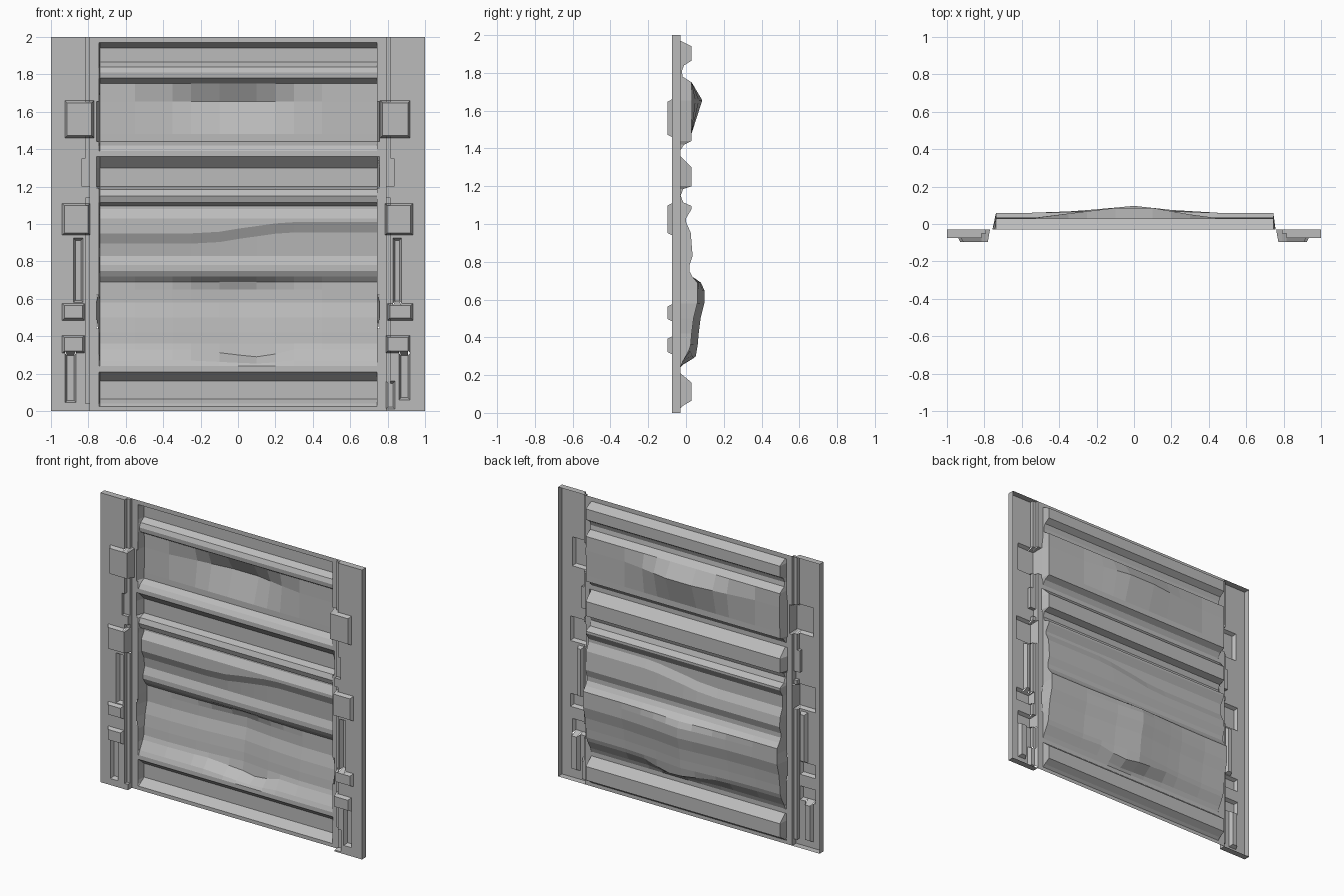
import bpy, bmesh

if "Cube" in bpy.data.objects:
    bpy.data.objects.remove(bpy.data.objects["Cube"])

grey = bpy.data.materials.new("metal grey")
grey.diffuse_color = (0.5, 0.5, 0.5, 1)
grey.use_nodes = True
grey.node_tree.nodes["Principled BSDF"].inputs["Base Color"].default_value = grey.diffuse_color

PLATE, STEP, BASE, BOX, SLOT = -0.074, -0.05, -0.03, -0.097, -0.048


def finish(bm, name):
    bmesh.ops.remove_doubles(bm, verts=bm.verts, dist=1e-5)
    bmesh.ops.recalc_face_normals(bm, faces=bm.faces)
    if sum(f.normal.y * f.calc_area() for f in bm.faces) > 0:
        bmesh.ops.reverse_faces(bm, faces=bm.faces)
    me = bpy.data.meshes.new(name)
    bm.to_mesh(me)
    bm.free()
    me.materials.append(grey)
    bpy.context.collection.objects.link(bpy.data.objects.new(name, me))


def lerp(pts, x):
    if x <= pts[0][0]:
        return pts[0][1]
    for (a, p), (b, q) in zip(pts, pts[1:]):
        if x <= b:
            return p + (q - p) * (x - a) / (b - a)
    return pts[-1][1]


# ---- Pressed side frames: a stepped shell made from overlapping rectangles ----
# each region: x0, x1, z0, z1, depth, taper (later regions override earlier ones)
BANDS = [(1.44, 1.655), (1.19, 1.36), (0.44, 0.62)]


def stepped_frame(name, side, pressings):
    regs = [(0.742, 1, 0, 2, BASE, 0), (0.79, 1, 0, 2, STEP, 0), (0.815, 1, 0, 2, PLATE, 0),
            (0.79, 0.835, 1.2, 1.35, STEP, 0), (0.79, 0.83, 1.14, 1.2, PLATE, 0),
            (0.79, 0.83, 0, 0.04, PLATE, 0)]
    regs += [(0.742, 0.757, a, b, None, 0) for a, b in BANDS]
    regs += pressings
    xs = sorted({round(v, 4) for r in regs for v in r[:2]})
    zs = sorted({round(v, 4) for r in regs for v in r[2:4]})
    bm = bmesh.new()

    def region(i, j):
        if not (0 <= i < len(xs) - 1 and 0 <= j < len(zs) - 1):
            return None
        x, z = (xs[i] + xs[i + 1]) / 2, (zs[j] + zs[j + 1]) / 2
        return [r for r in regs if r[0] < x < r[1] and r[2] < z < r[3]][-1]

    def point(r, i, j):
        x0, x1, z0, z1, y, t = r
        x, z = xs[i], zs[j]
        return (side * min(max(x, x0 + t), x1 - t), y, min(max(z, z0 + t), z1 - t))

    def face(pts):
        pts = list(dict.fromkeys(tuple(round(c, 5) for c in p) for p in pts))
        if len(pts) > 2:
            bm.faces.new([bm.verts.new(p) for p in pts])

    rim = (0.7, 1, 0, 2, BASE, 0)
    for i in range(-1, len(xs)):
        for j in range(-1, len(zs)):
            r = region(i, j)
            if r and r[4] is not None:
                face([point(r, i + a, j + b) for a, b in ((0, 0), (1, 0), (1, 1), (0, 1))])
            # walls to the next cell in x and in z
            for di, dj in ((1, 0), (0, 1)):
                s = region(i + di, j + dj)
                if (r is None and s is None) or (di and r is None):
                    continue
                p, q = r or rim, s or rim
                if p[4] is None or q[4] is None or p is q:
                    continue
                e = ((i + 1, j), (i + 1, j + 1)) if di else ((i, j + 1), (i + 1, j + 1))
                if p[4] != q[4] or p[5] or q[5]:
                    face([point(p, *e[0]), point(p, *e[1]), point(q, *e[1]), point(q, *e[0])])
    finish(bm, name)


def box(x0, x1, z0, z1):
    return (x0, x1, z0, z1, BOX, 0.012)


def slot(x0, x1, z0, z1):
    return (x0, x1, z0, z1, SLOT, 0.012)


stepped_frame("left_frame", -1, [
    slot(0.828, 0.88, 0.58, 0.925), slot(0.865, 0.925, 0.045, 0.31),
    box(0.77, 0.925, 1.46, 1.66), box(0.79, 0.94, 0.94, 1.11),
    box(0.82, 0.94, 0.485, 0.575), box(0.82, 0.94, 0.31, 0.405)])
stepped_frame("right_frame", 1, [
    slot(0.828, 0.875, 0.575, 0.925), slot(0.86, 0.92, 0.06, 0.31),
    slot(0.79, 0.84, 0.01, 0.16),
    box(0.76, 0.92, 1.46, 1.66), box(0.785, 0.935, 0.94, 1.11),
    box(0.80, 0.935, 0.485, 0.575), box(0.79, 0.92, 0.31, 0.405)])

# ---- Dented corrugated sheet: profile rows (z, y, dent, drift) swept across x ----
PEAK = [(-0.55, 0), (-0.35, 0.025), (-0.1, 0.055), (0.1, 0.055), (0.3, 0.02), (0.45, 0)]
BULGE = [(-0.45, 0), (-0.2, 0.018), (0, 0.037), (0.2, 0.015), (0.45, 0)]
RISE = [(-0.15, 0), (0, 0.025), (0.25, 0.06)]
SAG = [(-0.25, 0), (0, -0.03), (0.1, -0.04), (0.2, -0.025), (0.3, 0)]
N = [(0, 0)]
rows = [(2, -.03, N, N), (1.97, -.03, N, N), (1.94, .03, N, N), (1.865, .03, N, N),
        (1.84, -.01, N, N), (1.81, -.022, N, N), (1.78, -.018, N, N), (1.75, .03, N, N),
        (1.655, .031, PEAK, N), (1.48, .03, N, N), (1.44, .03, N, N), (1.42, -.01, N, N),
        (1.39, -.03, N, N), (1.36, -.03, N, N), (1.30, .03, N, N), (1.20, .03, N, N),
        (1.185, -.015, N, N), (1.15, -.028, N, N), (1.115, -.015, N, N), (1.095, .03, N, N),
        (1.08, .03, N, N), (1.03, 0, N, N), (.95, 0, N, RISE), (.895, .025, N, RISE),
        (.83, .035, N, N), (.78, .018, N, N), (.75, .018, N, N), (.72, .035, N, N),
        (.69, .06, [(x, d * .5) for x, d in BULGE], N), (.65, .06, BULGE, N),
        (.58, .06, BULGE, N), (.5, .04, BULGE, N), (.42, .03, BULGE, N),
        (.36, .025, BULGE, N), (.33, .015, BULGE, SAG), (.27, -.018, N, [(x, d * .4) for x, d in SAG]),
        (.24, -.03, N, N), (.21, -.03, N, N), (.16, .03, N, N), (.065, .03, N, N),
        (.04, -.012, N, N), (.025, -.03, N, N), (0, -.03, N, N)]
cols = [-.738, -.55, -.35, -.25, -.1, 0, .1, .2, .3, .45, .745]

bm = bmesh.new()
grid = []
for z, y, dent, drift in rows:
    rim = 0.757 if any(a <= z <= b for a, b in BANDS) else 0.746
    line = [(x, y + lerp(dent, x), z + lerp(drift, x)) for x in cols]
    # end walls run forward to the frame rim
    line = [(-rim, BASE, line[0][2])] + line + [(rim, BASE, line[-1][2])]
    grid.append([bm.verts.new(p) for p in line])
for a, b in zip(grid, grid[1:]):
    for k in range(len(a) - 1):
        bm.faces.new((a[k], b[k], b[k + 1], a[k + 1]))
finish(bm, "corrugated_sheet")
